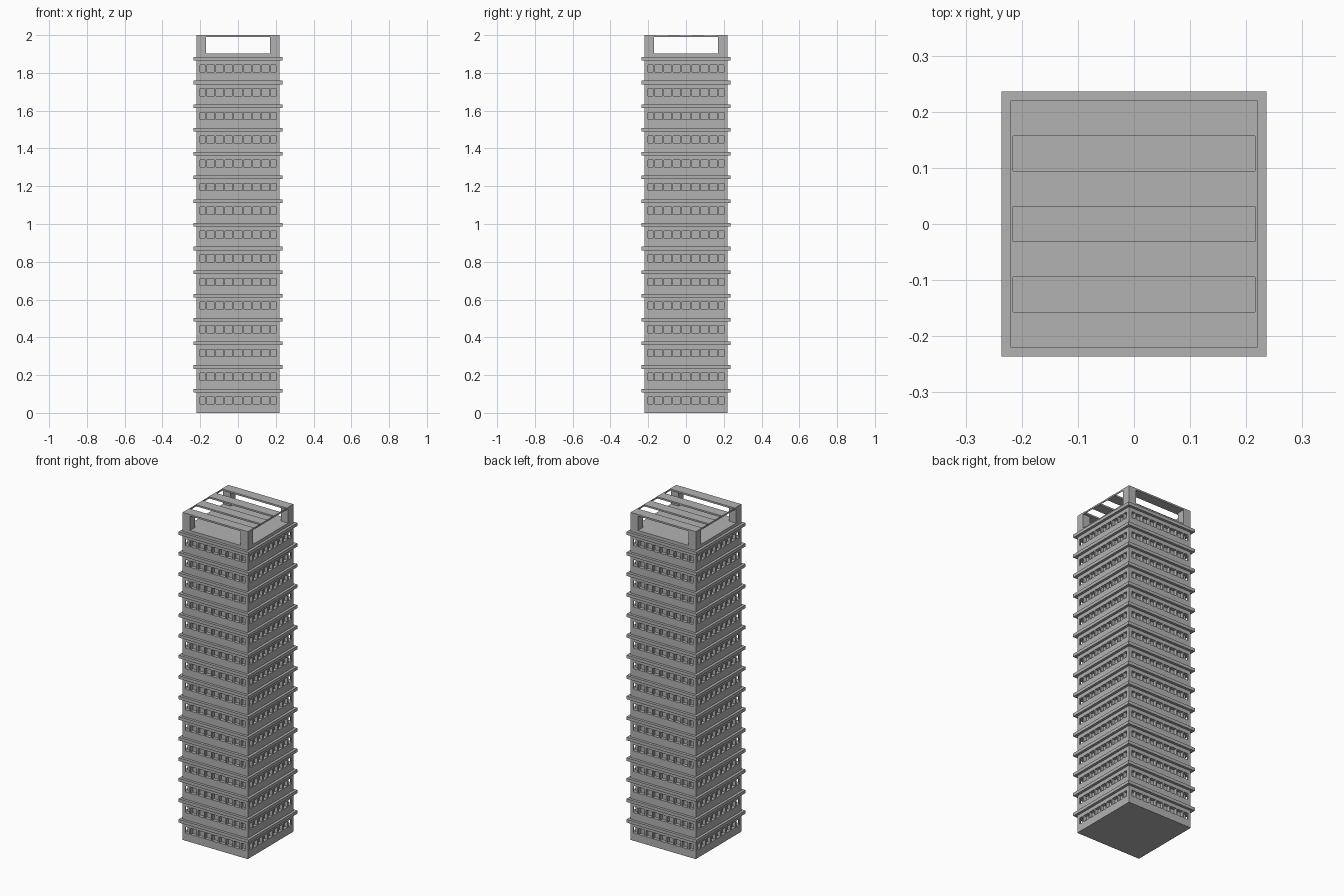
import bpy, bmesh
from mathutils import Matrix, Vector

cube = bpy.data.objects.get("Cube")
if cube:
    bpy.data.objects.remove(cube, do_unlink=True)

grey = bpy.data.materials.new("concrete_grey")
grey.use_nodes = True
grey.diffuse_color = (0.45, 0.45, 0.45, 1)
grey.node_tree.nodes["Principled BSDF"].inputs["Base Color"].default_value = grey.diffuse_color

HALF = 0.22        # half width of the tower
FLOORS = 15
PITCH = 0.1255     # storey height
RECESS = 0.02      # window depth
SILL, HEAD = 0.047, 0.085
BAY, WIN = 0.0485, 0.04
BODY_TOP = 1.903
SLAT_BASE = 1.99


def box(bm, lo, hi):
    lo, hi = Vector(lo), Vector(hi)
    m = Matrix.Translation((lo + hi) / 2) @ Matrix.Diagonal((*(hi - lo), 1))
    bmesh.ops.create_cube(bm, size=1, matrix=m)


def square(bm, half, z0, z1):
    box(bm, (-half, -half, z0), (half, half, z1))


def finish(name, bm):
    mesh = bpy.data.meshes.new(name)
    bm.to_mesh(mesh)
    bm.free()
    mesh.materials.append(grey)
    obj = bpy.data.objects.new(name, mesh)
    bpy.context.collection.objects.link(obj)
    return obj


# Inner core forms the back of every window recess
bm = bmesh.new()
square(bm, HALF - RECESS, 0.01, BODY_TOP - 0.01)
finish("window_core", bm)

# Solid wall bands between the window rows
bm = bmesh.new()
bottom = 0
for f in range(FLOORS):
    square(bm, HALF, bottom, f * PITCH + SILL)
    bottom = f * PITCH + HEAD
square(bm, HALF, bottom, BODY_TOP)
finish("wall_bands", bm)

# Piers between the windows, repeated on four sides
bm = bmesh.new()
for f in range(FLOORS):
    z0, z1 = f * PITCH + SILL, f * PITCH + HEAD
    for side in range(4):
        before = set(bm.verts)
        for i in range(-5, 5):
            left = max(i * BAY + WIN / 2, -HALF)
            right = min((i + 1) * BAY - WIN / 2, HALF)
            box(bm, (left, -HALF, z0), (right, -HALF + RECESS, z1))
        new = [v for v in bm.verts if v not in before]
        bmesh.ops.rotate(bm, verts=new, matrix=Matrix.Rotation(side * 1.5707963, 3, "Z"))
finish("window_piers", bm)

# Projecting ledge above each storey
bm = bmesh.new()
for f in range(FLOORS):
    square(bm, 0.236, f * PITCH + 0.108, f * PITCH + 0.127)
finish("floor_ledges", bm)

# Corner posts of the open rooftop frame
bm = bmesh.new()
for sx in (-1, 1):
    for sy in (-1, 1):
        c = Vector((sx * 0.195, sy * 0.195, 0))
        box(bm, c + Vector((-0.025, -0.025, BODY_TOP)), c + Vector((0.025, 0.025, SLAT_BASE)))
finish("roof_posts", bm)

# Four roof slats with equal gaps, tied by thin end rails
bm = bmesh.new()
step = 2 * HALF / 7
for i in range(4):
    y = -HALF + 2 * i * step
    box(bm, (-HALF, y, SLAT_BASE), (HALF, y + step, 2))
for s in (-1, 1):
    box(bm, (s * 0.218 - 0.002, -HALF, SLAT_BASE), (s * 0.218 + 0.002, HALF, 1.999))
finish("roof_slats", bm)
